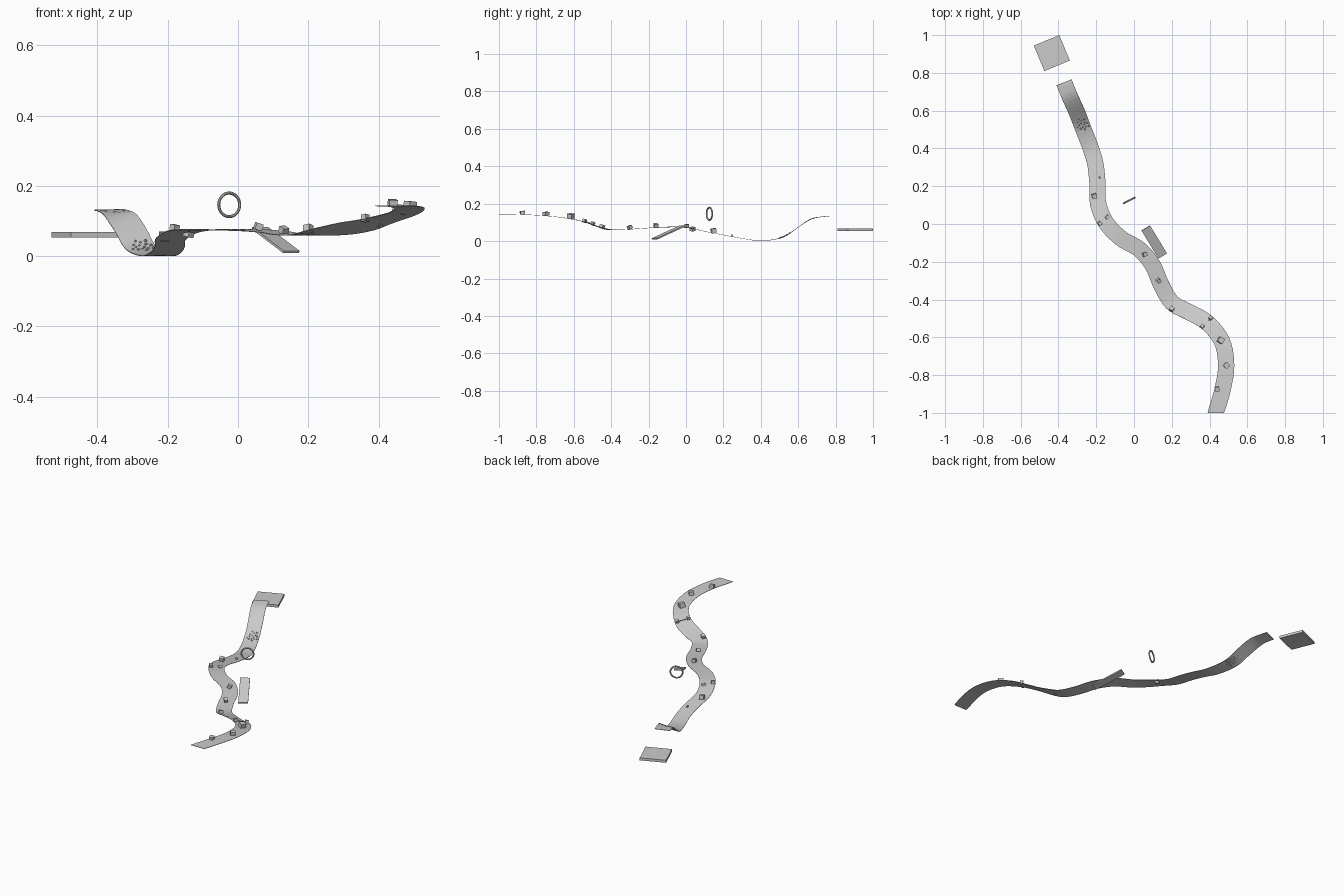
import bpy, bmesh, math, random
from mathutils import Vector, Matrix

if "Cube" in bpy.data.objects:
    bpy.data.objects.remove(bpy.data.objects["Cube"])

random.seed(4)

# Centre line of the winding track; its height depends only on y
PATH = [Vector(p) for p in [
    (.433, -1.0, .146), (.468, -.88, .145), (.488, -.75, .138), (.465, -.62, .123),
    (.385, -.52, .1), (.285, -.463, .075), (.2, -.415, .063), (.143, -.32, .065),
    (.1, -.22, .072), (.03, -.135, .077), (-.07, -.075, .079), (-.15, .01, .075),
    (-.19, .11, .053), (-.194, .22, .032), (-.205, .32, .014), (-.232, .41, .004),
    (-.275, .52, .024), (-.306, .6, .078), (-.338, .67, .123), (-.37, .75, .136)]]
HALF_WIDTH = .043
THICK = .002


def spline(points, steps):
    pts = [2 * points[0] - points[1]] + points + [2 * points[-1] - points[-2]]
    out = []
    for i in range(1, len(pts) - 2):
        a, b, c, d = pts[i - 1:i + 3]
        for s in range(steps):
            t = s / steps
            out.append(.5 * (2 * b + (c - a) * t + (2 * a - 5 * b + 4 * c - d) * t * t
                             + (3 * b - a - 3 * c + d) * t ** 3))
    return out + [points[-1].copy()]


LINE = spline(PATH, 5)
LOW = min(p.z for p in LINE) - THICK


def height(y):
    for a, b in zip(LINE, LINE[1:]):
        if y <= b.y:
            t = max(0, (y - a.y) / (b.y - a.y))
            return a.z + (b.z - a.z) * t - LOW
    return LINE[-1].z - LOW


def make(name, bm):
    mesh = bpy.data.meshes.new(name)
    bm.to_mesh(mesh)
    bm.free()
    ob = bpy.data.objects.new(name, mesh)
    bpy.context.collection.objects.link(ob)
    return ob


def side_of(i):
    if i == 0:                       # the start is cut square to y
        return Vector((1, 0, 0))
    t = LINE[min(i + 1, len(LINE) - 1)] - LINE[i - 1]
    return Vector((t.y, -t.x, 0)).normalized()


def frame_at(x, y):
    """Matrix on the track surface, z along the surface normal, x across the track."""
    i = min(range(len(LINE)), key=lambda k: (LINE[k].xy - Vector((x, y))).length)
    slope = (height(y + .01) - height(y - .01)) / .02
    up = Vector((0, -slope, 1)).normalized()
    fwd = up.cross(side_of(i)).normalized()
    m = Matrix((fwd.cross(up), fwd, up)).transposed().to_4x4()
    m.translation = (x, y, height(y))
    return m


def box(name, size, matrix):
    bm = bmesh.new()
    bmesh.ops.create_cube(bm, size=1)
    bmesh.ops.scale(bm, vec=size, verts=bm.verts)
    ob = make(name, bm)
    ob.matrix_world = matrix
    return ob


# Track: a thin ribbon swept along the centre line
bm = bmesh.new()
rows = []
for i, p in enumerate(LINE):
    row = []
    for s in (-1, 1):
        q = p + side_of(i) * HALF_WIDTH * s
        row.append(bm.verts.new((q.x, q.y, height(q.y))))
    rows.append(row)
for (a, b), (c, d) in zip(rows, rows[1:]):
    bm.faces.new((a, b, d, c))
mod = make("track", bm).modifiers.new("thickness", 'SOLIDIFY')
mod.thickness = THICK
mod.offset = -1

# Obstacle blocks on the track: x, y, width, height, turn, tilt, lift
BLOCKS = [(.44, -.875, .024, .018, 25, 10, 0), (.49, -.75, .027, .02, 40, 8, 0),
          (.46, -.618, .03, .026, 35, 14, 0), (.2, -.452, .022, .02, 0, 0, 0),
          (.13, -.3, .021, .019, 15, 22, 0), (.058, -.16, .021, .02, 65, 20, 0),
          (-.18, .002, .02, .016, 10, 15, 0), (-.14, .036, .022, .02, 20, 20, -.014),
          (-.21, .145, .025, .024, 15, 20, 0), (-.182, .245, .009, .009, 0, 0, 0)]
for n, (x, y, w, h, turn, tilt, lift) in enumerate(BLOCKS):
    m = (frame_at(x, y) @ Matrix.Translation((0, 0, h / 2 + lift))
         @ Matrix.Rotation(math.radians(turn), 4, 'Z') @ Matrix.Rotation(math.radians(tilt), 4, 'X'))
    box(f"obstacle_block_{n + 1}", (w, w, h), m)

# Gate: two posts joined by a low bar
for n, (x, y) in enumerate([(.362, -.543), (.406, -.5)]):
    box(f"gate_post_{n + 1}", (.017, .017, .02), frame_at(x, y) @ Matrix.Translation((0, 0, .004)))
bar = frame_at(.384, -.521)
box("gate_bar", (.064, .003, .003), bar @ Matrix.Translation((0, 0, .002)))

# Gravel patch
bm = bmesh.new()
for n in range(15):
    a, r = n * 2.4, .034 * math.sqrt((n + .5) / 15)
    m = frame_at(-.272 + r * math.cos(a), .527 + r * math.sin(a))
    spin = Matrix.Rotation(random.uniform(0, 3), 4, 'Z')
    bmesh.ops.create_icosphere(bm, subdivisions=1, radius=random.uniform(.0035, .0055),
                               matrix=m @ Matrix.Translation((0, 0, .001)) @ spin)
make("gravel", bm)

# Side ramp, sloping down toward the front right
fwd = Vector((.087, -.143, -.066)).normalized()
side = fwd.cross(Vector((0, 0, 1))).normalized()
m = Matrix((side, fwd, side.cross(fwd))).transposed().to_4x4()
m.translation = (.107, -.095, .046)
box("side_ramp", (.053, .185, .007), m)

# Landing pad beyond the jump
box("landing_pad", (.146, .146, .015),
    Matrix.Translation((-.435, .905, .061)) @ Matrix.Rotation(math.radians(22.5), 4, 'Z'))

# Floating hoop
bpy.ops.mesh.primitive_torus_add(major_radius=.0335, minor_radius=.0045, major_segments=32,
                                 minor_segments=8, location=(-.025, .125, .146),
                                 rotation=(math.pi / 2, 0, math.radians(27)))
bpy.context.object.name = "hoop"
bpy.ops.object.shade_smooth_by_angle()
